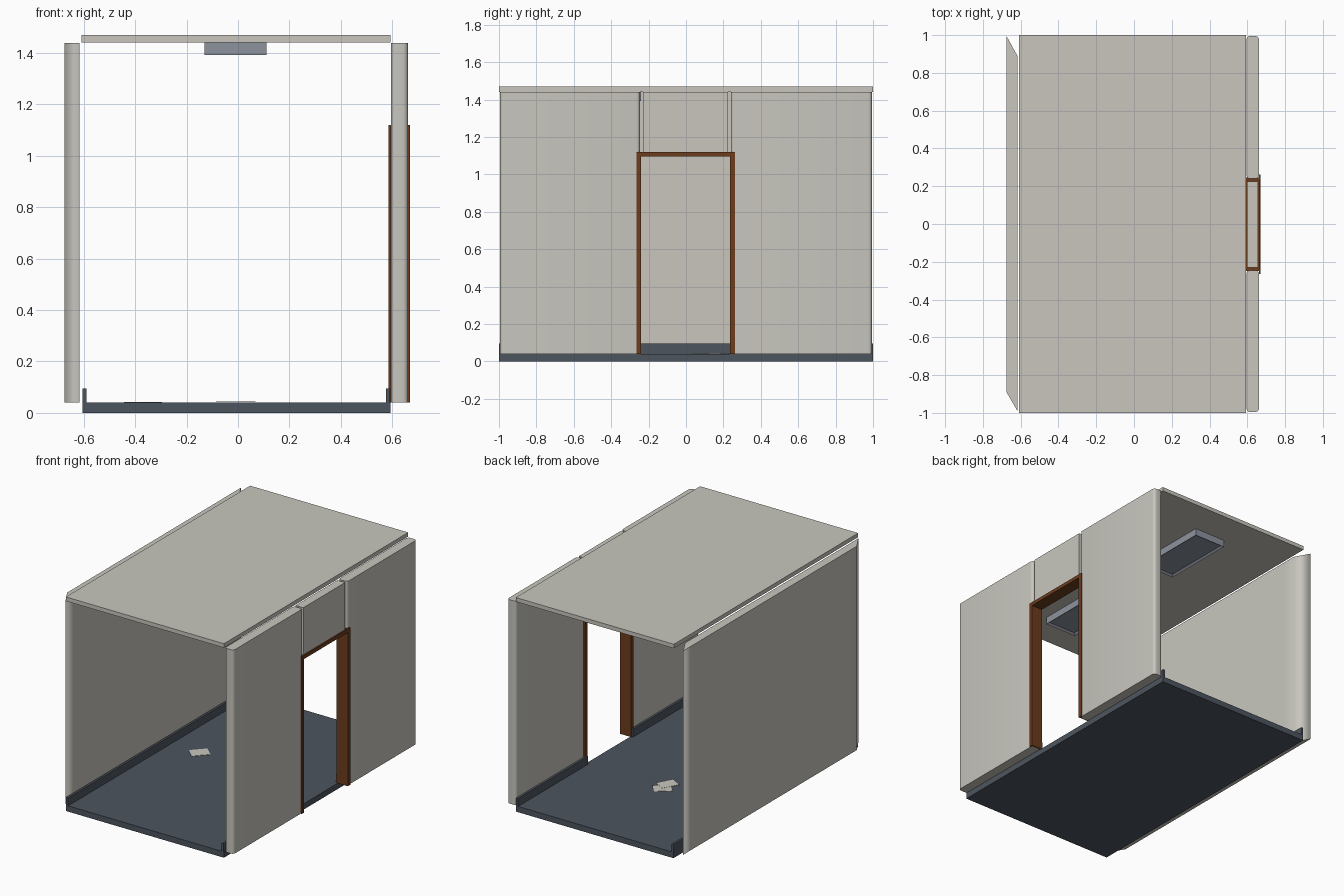
import bpy, bmesh, math
from mathutils import Matrix

if "Cube" in bpy.data.objects:
    bpy.data.objects.remove(bpy.data.objects["Cube"])


def material(name, rgb):
    m = bpy.data.materials.new(name)
    lin = [((c / 255 + 0.055) / 1.055) ** 2.4 for c in rgb]
    m.diffuse_color = (*lin, 1)
    m.use_nodes = True
    m.node_tree.nodes["Principled BSDF"].inputs["Base Color"].default_value = m.diffuse_color
    return m


WALL = material("warm_grey", (200, 198, 190))
FLOOR = material("dark_slate", (77, 85, 95))
WOOD = material("brown_wood", (108, 60, 28))
LAMP = material("blue_grey", (140, 146, 157))


def finish(name, bm, mat):
    bmesh.ops.recalc_face_normals(bm, faces=bm.faces)
    me = bpy.data.meshes.new(name)
    bm.to_mesh(me)
    bm.free()
    me.materials.append(mat)
    ob = bpy.data.objects.new(name, me)
    bpy.context.collection.objects.link(ob)
    return ob


def box(name, x, y, z, mat):
    bm = bmesh.new()
    bmesh.ops.create_cube(bm, size=1)
    for v in bm.verts:
        v.co = [(r[0] + r[1]) / 2 + c * (r[1] - r[0]) for r, c in zip((x, y, z), v.co)]
    return finish(name, bm, mat)


def prism(name, outline, z0, z1, mat):
    """Upright prism with smooth sides and flat caps."""
    bm = bmesh.new()
    lo = [bm.verts.new((x, y, z0)) for x, y in outline]
    hi = [bm.verts.new((x, y, z1)) for x, y in outline]
    n = len(outline)
    bm.faces.new(lo[::-1])
    bm.faces.new(hi)
    for i in range(n):
        j = (i + 1) % n
        bm.faces.new((lo[i], lo[j], hi[j], hi[i])).smooth = True
    return finish(name, bm, mat)


def rounded(x0, x1, y0, y1, r, seg=5):
    pts = []
    for k, (cx, cy) in enumerate([(x1 - r, y1 - r), (x0 + r, y1 - r), (x0 + r, y0 + r), (x1 - r, y0 + r)]):
        for i in range(seg + 1):
            a = math.pi / 2 * (k + i / seg)
            pts.append((cx + r * math.cos(a), cy + r * math.sin(a)))
    return pts


# floor slab and roof slab
box("floor", (-0.605, 0.593), (-1, 1), (0, 0.04), FLOOR)
box("roof", (-0.608, 0.593), (-1, 1), (1.442, 1.47), WALL)

# low curbs along the floor edges, open at the doorway
box("left_curb", (-0.605, -0.59), (-1, 1), (0.04, 0.095), FLOOR)
for name, y in (("front", (-1, -0.245)), ("back", (0.24, 1))):
    box("right_curb_" + name, (0.575, 0.59), y, (0.04, 0.095), FLOOR)

# left wall with slanted ends
prism("left_wall", [(-0.617, -0.99), (-0.617, -0.89), (-0.617, 0.79), (-0.617, 0.89),
                    (-0.675, 0.995), (-0.675, 0.9), (-0.675, -0.79), (-0.675, -0.89)], 0.04, 1.44, WALL)

# right wall panels beside and above the door
prism("right_wall_front", rounded(0.595, 0.662, -0.995, -0.245, 0.02), 0.04, 1.44, WALL)
prism("right_wall_back", rounded(0.595, 0.662, 0.24, 0.995, 0.02), 0.04, 1.44, WALL)
box("door_header_panel", (0.598, 0.657), (-0.23, 0.225), (1.115, 1.44), WALL)

# door frame: lining with casing strips on both faces
for name, inner, outer, lip in (("front", -0.24, -0.25, -0.264), ("back", 0.235, 0.245, 0.262)):
    box("door_jamb_" + name, (0.588, 0.667), sorted((inner, outer)), (0.04, 1.118), WOOD)
    for side, x in (("inside", (0.585, 0.594)), ("outside", (0.661, 0.67))):
        box("door_casing_%s_%s" % (name, side), x, sorted((inner, lip)), (0.04, 1.12), WOOD)
box("door_head", (0.588, 0.667), (-0.25, 0.245), (1.095, 1.112), WOOD)
for side, x in (("inside", (0.585, 0.594)), ("outside", (0.661, 0.67))):
    box("door_head_casing_" + side, x, (-0.264, 0.262), (1.095, 1.12), WOOD)

# two ceiling lights with recessed panels
for name, yc in (("front", -0.5), ("back", 0.5)):
    lamp = box("ceiling_light_" + name, (-0.13, 0.11), (yc - 0.26, yc + 0.26), (1.392, 1.443), LAMP)
    bm = bmesh.new()
    bm.from_mesh(lamp.data)
    bottom = [f for f in bm.faces if f.normal.z < -0.9]
    bmesh.ops.inset_region(bm, faces=bottom, thickness=0.02)
    bmesh.ops.translate(bm, verts=bottom[0].verts, vec=(0, 0, 0.012))
    bm.to_mesh(lamp.data)
    bm.free()

# loose paper sheets on the floor
for i, (x, y, ang) in enumerate([(-0.37, 0.11, 47), (-0.01, 0.27, 40), (0.0, 0.2, 62)]):
    sheet = box("paper_sheet_%d" % (i + 1), (-0.06, 0.06), (-0.045, 0.045), (0, 0.002), WALL)
    sheet.data.transform(Matrix.Translation((x, y, 0.041 + 0.001 * i)) @ Matrix.Rotation(math.radians(ang), 4, 'Z'))
